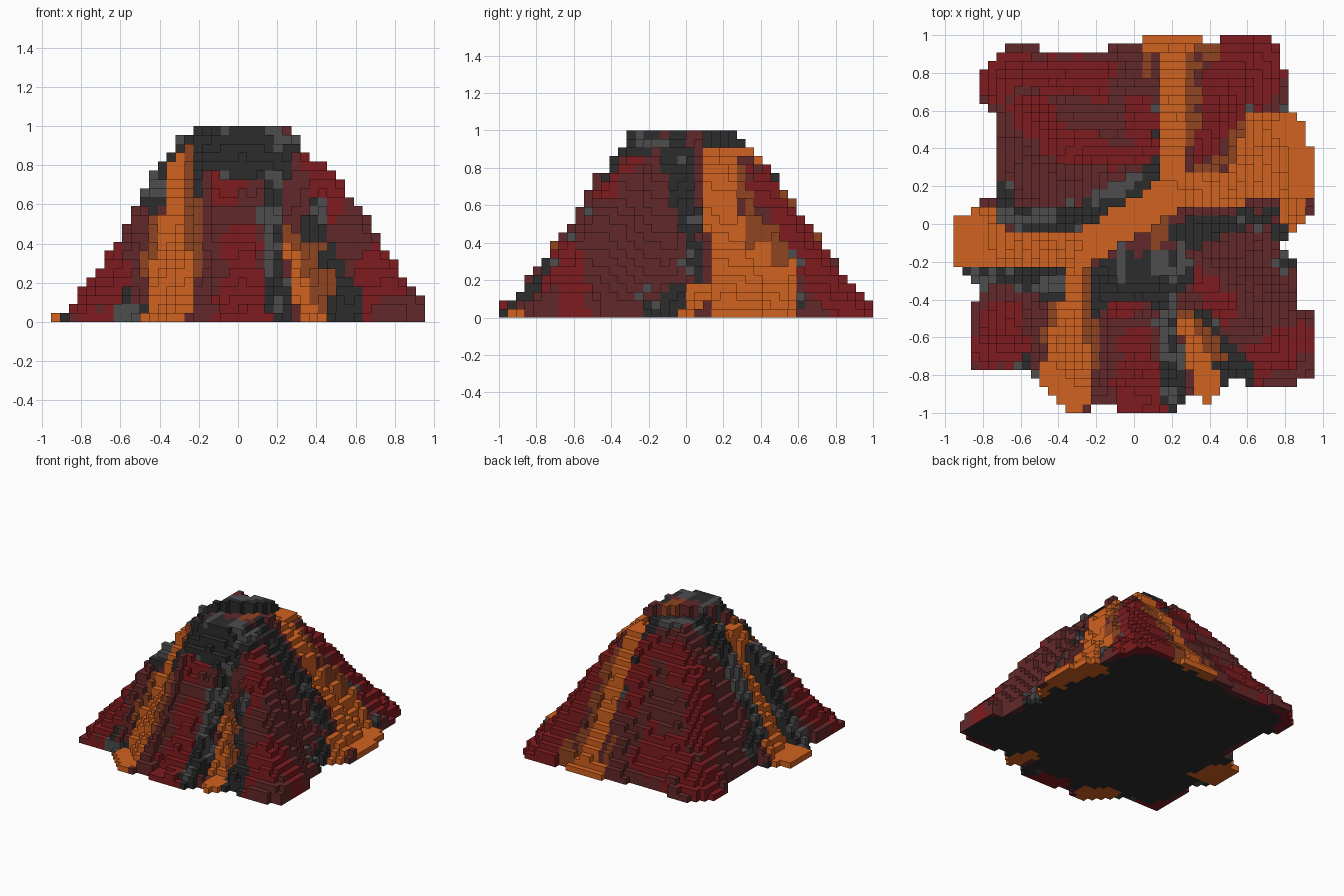
import bpy
import bmesh
import math
from mathutils import Vector, noise

cube = bpy.data.objects.get("Cube")
if cube:
    bpy.data.objects.remove(cube, do_unlink=True)

V = 1 / 22  # edge length of one block

# Ground outline, in blocks, anticlockwise from the right side
OUTLINE = [
    (21, 1), (21, 9), (20, 9), (20, 12), (17, 14), (18, 15), (18, 18), (17, 18), (17, 21),
    (15, 22), (10, 22), (9, 21), (8, 22), (1, 22), (1, 21), (-3, 21), (-3, 20), (-11, 20),
    (-11, 21), (-15, 21), (-16, 19), (-18, 18), (-18, 14), (-16, 14), (-16, 2), (-18, 3),
    (-21, 0), (-21, -5), (-19, -6), (-18, -9), (-19, -9), (-19, -17), (-12, -17),
    (-8, -22), (-5, -22), (-3, -20), (-2, -22), (4, -22), (7, -20), (8, -21),
    (11, -19), (11, -17), (13, -19), (18, -19), (21, -18), (21, -11), (19, -9),
    (19, -5), (17, -2), (19, -1), (20, 1)]

# Slope: (fraction of the way to the outline, height)
SLOPE = [(0.0, 1.0), (0.23, 1.0), (0.31, 0.94), (0.4, 0.83), (0.5, 0.73), (0.6, 0.58),
         (0.7, 0.44), (0.8, 0.29), (0.9, 0.16), (1.0, 0.06), (2.0, 0.0)]

# Tapered strokes: x, y, radius at the start, then at the end
CRATER = [(-0.28, -0.13, 0.09, 0.18, 0.14, 0.09)]
LAVA = [
    (0.2, 0.2, 0.07, 0.2, 0.95, 0.07), (0.1, 0.97, 0.05, 0.32, 0.98, 0.05),
    (0.2, 0.18, 0.08, 0.55, 0.18, 0.07), (0.55, 0.2, 0.08, 0.75, 0.34, 0.27),
    (0.82, 0.1, 0.06, 0.86, 0.04, 0.07),
    (-0.3, -0.13, 0.09, -0.8, -0.12, 0.1), (-0.82, -0.01, 0.12, -0.9, -0.1, 0.15),
    (-0.3, -0.22, 0.05, -0.34, -0.5, 0.065), (-0.34, -0.5, 0.07, -0.37, -0.86, 0.15),
    (0.27, -0.52, 0.04, 0.4, -0.88, 0.08)]
COOLING = [
    (0.3, 0.42, 0.03, 0.3, 0.95, 0.04), (0.08, 0.82, 0.03, 0.08, 0.95, 0.03),
    (0.37, 0.28, 0.03, 0.52, 0.36, 0.05), (0.52, 0.38, 0.05, 0.62, 0.54, 0.06),
    (0.4, 0.9, 0.04, 0.44, 0.92, 0.04), (0.12, -0.08, 0.04, 0.19, 0.06, 0.03),
    (-0.24, -0.27, 0.03, -0.25, -0.45, 0.03), (-0.23, -0.5, 0.04, -0.2, -0.75, 0.04),
    (-0.42, -0.4, 0.02, -0.47, -0.62, 0.03), (0.27, -0.48, 0.05, 0.48, -0.72, 0.03)]
ASH = [
    (-0.12, -0.3, 0.12, 0.2, -0.25, 0.12), (-0.28, 0.02, 0.08, 0.12, 0.27, 0.07),
    (0.17, -0.4, 0.06, 0.22, -0.92, 0.07), (0.36, -0.5, 0.06, 0.55, -0.82, 0.09),
    (-0.2, -0.35, 0.07, -0.2, -0.52, 0.04), (0.26, -0.06, 0.08, 0.75, 0.06, 0.03),
    (0.8, -0.06, 0.06, 0.82, -0.2, 0.06), (-0.35, 0.03, 0.07, -0.78, 0.03, 0.06),
    (-0.66, 0.1, 0.06, -0.69, 0.2, 0.03), (-0.38, -0.28, 0.06, -0.85, -0.28, 0.05),
    (-0.42, -0.26, 0.07, -0.46, -0.4, 0.05), (-0.57, -0.72, 0.04, -0.56, -0.8, 0.04)]
GREY = [
    (0.13, -0.18, 0.06, 0.2, -0.28, 0.04), (0.17, -0.5, 0.04, 0.18, -0.72, 0.03),
    (0.2, -0.45, 0.03, 0.34, -0.52, 0.03), (-0.2, 0.13, 0.03, 0.05, 0.26, 0.03),
    (-0.45, 0.04, 0.04, -0.7, 0.04, 0.03), (-0.42, -0.3, 0.04, -0.5, -0.33, 0.03),
    (0.55, 0.48, 0.03, 0.62, 0.62, 0.03)]
RED = [
    (0.02, -0.64, 0.08, 0.02, -0.9, 0.15), (-0.1, -0.44, 0.03, 0.02, -0.44, 0.04),
    (0.3, -0.27, 0.06, 0.48, -0.45, 0.08), (0.9, -0.6, 0.09, 0.65, -0.75, 0.11),
    (-0.7, -0.52, 0.12, -0.7, -0.66, 0.12), (0.38, 0.4, 0.08, 0.6, 0.85, 0.22),
    (-0.74, 0.78, 0.11, -0.2, 0.78, 0.1), (0.06, 0.34, 0.07, 0.03, 0.58, 0.1),
    (-0.56, 0.65, 0.1, -0.42, 0.42, 0.1), (-0.42, 0.45, 0.1, -0.1, 0.36, 0.07)]

# Valleys and ridges: (depth, stroke), negative depth raises
CARVE = [
    (0.2, (-0.42, -0.12, 0.08, -0.95, -0.1, 0.12)),
    (0.1, (-0.33, -0.35, 0.07, -0.36, -0.85, 0.12)),
    (0.18, (0.24, -0.5, 0.07, 0.38, -0.8, 0.07)),
    (0.1, (0.0, -0.58, 0.13, 0.03, -0.8, 0.14)),
    (0.13, (0.58, 0.2, 0.07, 0.75, 0.33, 0.2)),
    (-0.06, (0.5, -0.32, 0.08, 0.88, -0.65, 0.14)),
    (-0.05, (-0.08, -0.24, 0.04, 0.15, -0.24, 0.04))]


def make_material(name, rgb):
    mat = bpy.data.materials.new(name)
    mat.use_nodes = True
    color = [(c / 255) ** 2.2 for c in rgb] + [1]
    mat.diffuse_color = color
    mat.node_tree.nodes["Principled BSDF"].inputs["Base Color"].default_value = color
    return mat


MATS = {
    "lava": make_material("lava_orange", (208, 98, 37)),
    "cooling": make_material("cooling_lava_brown", (142, 70, 38)),
    "ash": make_material("charcoal", (48, 48, 48)),
    "grey": make_material("ash_grey", (78, 78, 80)),
    "red": make_material("dark_red", (126, 33, 36)),
    "maroon": make_material("maroon", (98, 45, 46))}


def stroke_distance(p, strokes):
    """Signed distance from p to the nearest tapered stroke."""
    best = 9
    for ax, ay, ar, bx, by, br in strokes:
        a, b = Vector((ax, ay)), Vector((bx, by))
        u = max(0, min(1, (p - a).dot(b - a) / (b - a).length_squared))
        best = min(best, (p - a.lerp(b, u)).length - ar - (br - ar) * u)
    return best


def reach(angle):
    """Distance from the centre to the outline in one direction."""
    d = Vector((math.cos(angle), math.sin(angle)))
    far = 0
    for a, b in zip(OUTLINE, OUTLINE[1:] + OUTLINE[:1]):
        a, b = Vector(a) * V, Vector(b) * V
        ca, cb = d.cross(a), d.cross(b)
        if ca * cb <= 0 and ca != cb:
            far = max(far, d.dot(a.lerp(b, ca / (ca - cb))))
    return far


def slope_height(t):
    for (t0, z0), (t1, z1) in zip(SLOPE, SLOPE[1:]):
        if t <= t1:
            return z0 + (z1 - z0) * (t - t0) / (t1 - t0)
    return 0


def column_height(p):
    """Number of blocks stacked at p, zero outside the outline."""
    angle = math.atan2(p.y, p.x)
    if p.length > reach(angle):
        return 0
    spread = [reach(angle + 0.05 * k) for k in range(-2, 3)]
    t = p.length / (sum(spread) / len(spread))
    z = slope_height(t) + 0.03 * noise.noise((p.x * 9, p.y * 9, 0.5))
    if stroke_distance(p, CRATER) < 0:
        z = min(z, 0.88)
    elif stroke_distance(p, LAVA) < 0:
        z = min(z, 0.92) - 0.04 * max(0, t - 0.3)
    for depth, stroke in CARVE:
        z -= depth * max(0, min(1, 1 - stroke_distance(p, [stroke]) / 0.06))
    return max(1, min(22, round(z / V)))


def block_kind(p, k):
    """Pick the colour of block k in the column at p."""
    n = noise.noise((p.x * 8, p.y * 8, k * V * 8))
    lava = stroke_distance(p, LAVA + CRATER)
    if lava < 0:
        return "lava"
    if stroke_distance(p, COOLING) < 0.03 * n:
        return "cooling"
    if stroke_distance(p, GREY) < 0.03 * n:
        return "grey"
    if lava < 0.07 * n or stroke_distance(p, ASH) < 0.04 * n:
        return "grey" if n > 0.35 else "ash"
    return "red" if stroke_distance(p, RED) < 0.07 * n else "maroon"


class Part:
    """A mesh of block faces that share corners."""
    def __init__(self, name, kinds):
        self.name, self.kinds = name, kinds
        self.bm, self.corners = bmesh.new(), {}

    def face(self, points, kind):
        for q in points:
            if q not in self.corners:
                self.corners[q] = self.bm.verts.new(Vector(q) * V)
        face = self.bm.faces.new([self.corners[q] for q in points])
        face.material_index = self.kinds.index(kind)

    def finish(self):
        mesh = bpy.data.meshes.new(self.name)
        self.bm.to_mesh(mesh)
        self.bm.free()
        for kind in self.kinds:
            mesh.materials.append(MATS[kind])
        bpy.context.collection.objects.link(bpy.data.objects.new(self.name, mesh))


parts = [Part("lava_flows", ["lava", "cooling"]), Part("ash_crust", ["ash", "grey"]),
         Part("mountain_slopes", ["red", "maroon"])]
part_of = {kind: part for part in parts for kind in part.kinds}
heights = {(i, j): column_height(Vector((i + 0.5, j + 0.5)) * V)
           for i in range(-21, 21) for j in range(-22, 22)}

# Stack the columns, keeping only exposed faces; the underside is dark inside a coloured rim
for (i, j), h in heights.items():
    if h == 0:
        continue
    p = Vector((i + 0.5, j + 0.5)) * V
    ring = [(i, j), (i + 1, j), (i + 1, j + 1), (i, j + 1)]
    top, bottom = block_kind(p, h), block_kind(p, 1) if h < 3 else "ash"
    part_of[top].face([(x, y, h) for x, y in ring], top)
    part_of[bottom].face([(x, y, 0) for x, y in reversed(ring)], bottom)
    for s, (dx, dy) in enumerate([(0, -1), (1, 0), (0, 1), (-1, 0)]):
        a, b = ring[s], ring[(s + 1) % 4]
        for k in range(heights.get((i + dx, j + dy), 0), h):
            kind = block_kind(p, k + 1)
            part_of[kind].face([(*a, k), (*b, k), (*b, k + 1), (*a, k + 1)], kind)
for part in parts:
    part.finish()
